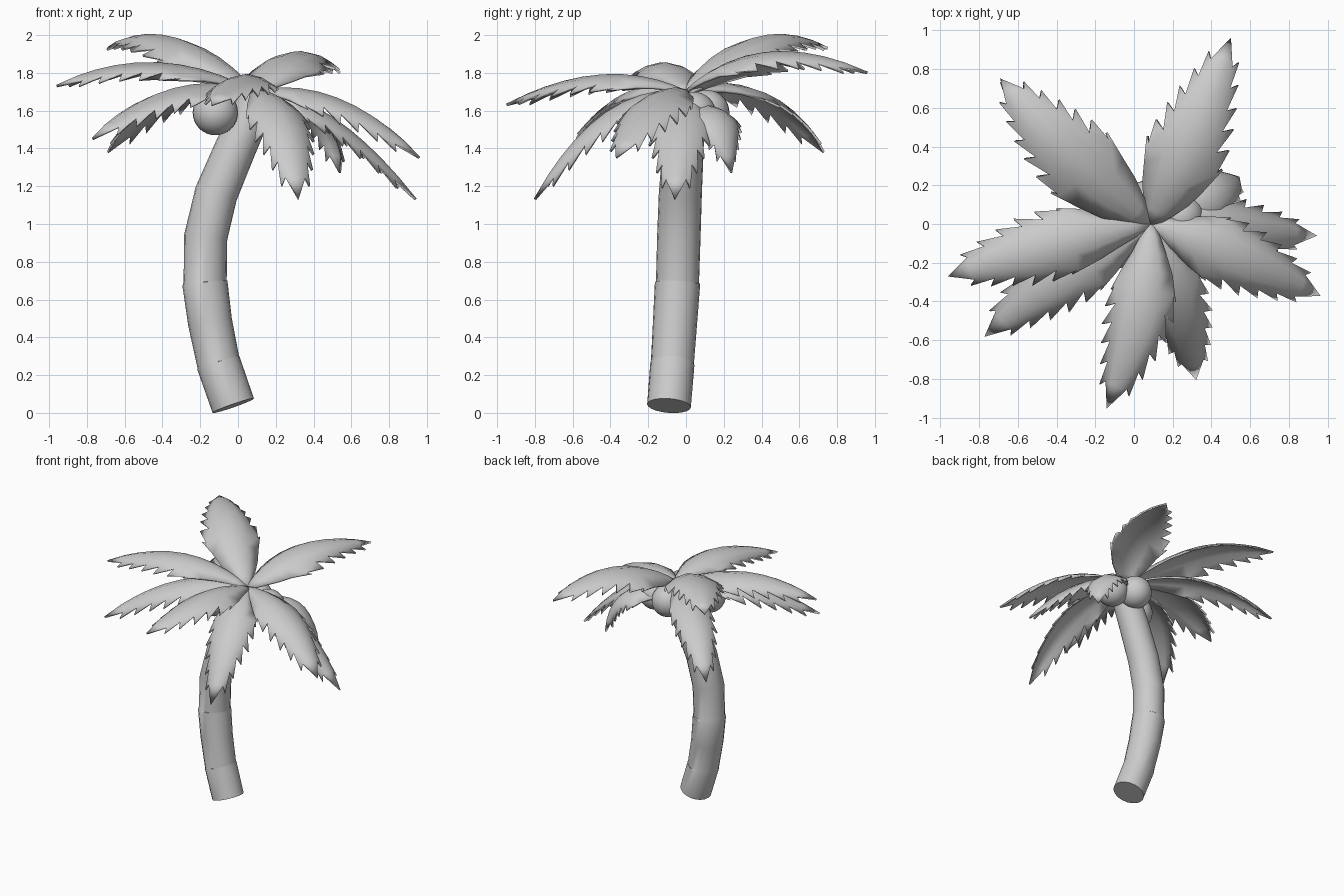
import bpy, bmesh, math
from mathutils import Vector

if "Cube" in bpy.data.objects:
    bpy.data.objects.remove(bpy.data.objects["Cube"])


def finish(bm, name, angle=35):
    bmesh.ops.recalc_face_normals(bm, faces=bm.faces)
    me = bpy.data.meshes.new(name)
    bm.to_mesh(me)
    bm.free()
    ob = bpy.data.objects.new(name, me)
    bpy.context.collection.objects.link(ob)
    bpy.ops.object.select_all(action='DESELECT')
    ob.select_set(True)
    bpy.context.view_layer.objects.active = ob
    bpy.ops.object.shade_smooth_by_angle(angle=math.radians(angle))
    return ob


def lerp_table(table, u):
    for (a, va), (b, vb) in zip(table, table[1:]):
        if u <= b:
            return va + (vb - va) * (u - a) / (b - a)
    return table[-1][1]


# Trunk: rings swept along a bent path, with small steps at the joints
path = [(-0.025, -0.09, 0.038, 0.116), (-0.103, -0.072, 0.262, 0.117),
        (-0.104, -0.072, 0.266, 0.114),
        (-0.148, -0.058, 0.48, 0.117), (-0.175, -0.045, 0.685, 0.12),
        (-0.174, -0.045, 0.692, 0.114), (-0.171, -0.038, 0.93, 0.115),
        (-0.116, -0.03, 1.16, 0.114), (-0.01, -0.015, 1.41, 0.109),
        (0.11, 0.0, 1.67, 0.10)]
SIDES = 20
bm = bmesh.new()
rings = []
for i, p in enumerate(path):
    c = Vector(p[:3])
    t = (Vector(path[min(i + 1, len(path) - 1)][:3]) - Vector(path[max(i - 1, 0)][:3])).normalized()
    side = Vector((0, 1, 0)).cross(t).normalized()
    fwd = t.cross(side)
    rings.append([bm.verts.new(c + p[3] * (side * math.cos(a) + fwd * math.sin(a)))
                  for a in (2 * math.pi * k / SIDES for k in range(SIDES))])
for r, q in zip(rings, rings[1:]):
    for k in range(SIDES):
        j = (k + 1) % SIDES
        bm.faces.new((r[k], r[j], q[j], q[k]))
bm.faces.new(rings[0])
bm.faces.new(rings[-1])
finish(bm, "trunk")

# Fronds: arched tapering leaf with long forward-pointing teeth
WIDTH = [(0, 0.14), (0.12, 0.42), (0.28, 0.82), (0.45, 1.0), (0.6, 0.95),
         (0.76, 0.72), (0.9, 0.42), (1.0, 0.0)]
STATIONS = [0, 0.08, 0.17, 0.27, 0.38, 0.49, 0.6, 0.7, 0.8, 0.89]
CROWN = (0.085, 0.0, 1.70)


def frond(name, mid, tip, half, base=CROWN, power=1.0):
    base, mid, tip = Vector(base), Vector(mid), Vector(tip)
    ctrl = 2 * mid - (base + tip) / 2

    def width(u):
        return half * lerp_table(WIDTH, u ** power)

    def point(u, s, w):
        c = base * (1 - u) ** 2 + ctrl * 2 * u * (1 - u) + tip * u * u
        t = ((ctrl - base) * (1 - u) + (tip - ctrl) * u).normalized()
        side = t.cross(Vector((0, 0, 1))).normalized()
        up = side.cross(t)
        return c + side * s * w * 0.97 - up * (0.06 * abs(s) + 0.38 * s * s) * w

    bm = bmesh.new()
    ribs = []
    for u in STATIONS:
        e = 0.76 if u > 0.4 else 0.95
        ribs.append([bm.verts.new(point(u, s, width(u))) for s in (-e, -0.45, 0, 0.45, e)])
    end = bm.verts.new(tip)
    for r, q in zip(ribs, ribs[1:]):
        for k in range(4):
            bm.faces.new((r[k], r[k + 1], q[k + 1], q[k]))
    for k in range(4):
        bm.faces.new((ribs[-1][k], ribs[-1][k + 1], end))
    # saw teeth along both edges
    for i in range(3, len(STATIONS) - 1):
        u = STATIONS[i + 1]
        for s, k in ((-1.06, 0), (1.06, 4)):
            tooth = bm.verts.new(point(u + 0.035, s, width(u)))
            bm.faces.new((ribs[i][k], tooth, ribs[i + 1][k]))
    ob = finish(bm, name)
    m = ob.modifiers.new("thickness", 'SOLIDIFY')
    m.thickness = 0.014
    m.offset = 0


FRONDS = [
    ((-0.33, 0.36, 1.98), (-0.69, 0.75, 1.93), 0.205, CROWN, 0.82),
    ((0.29, 0.43, 1.905), (0.50, 0.96, 1.80), 0.205, CROWN, 0.82),
    ((-0.44, -0.11, 1.85), (-0.96, -0.27, 1.73), 0.18),
    ((-0.35, -0.25, 1.71), (-0.77, -0.58, 1.45), 0.18),
    ((0.03, -0.45, 1.785), (-0.14, -0.95, 1.63), 0.175),
    ((0.23, -0.43, 1.58), (0.32, -0.80, 1.13), 0.165),
    ((0.53, -0.17, 1.66), (0.96, -0.37, 1.35), 0.18),
    ((0.50, -0.03, 1.56), (0.94, -0.06, 1.13), 0.165),
    ((-0.33, 0.38, 1.70), (-0.69, 0.73, 1.38), 0.155),
    ((0.42, 0.165, 1.58), (0.54, 0.24, 1.27), 0.155, (0.10, 0.02, 1.60), 0.9),
]
for n, f in enumerate(FRONDS):
    frond(f"frond_{n + 1}", *f)

# Coconuts under the crown
for n, c in enumerate([(-0.12, -0.12, 1.59), (0.08, 0.11, 1.59), (0.24, 0.04, 1.58)]):
    bm = bmesh.new()
    bmesh.ops.create_uvsphere(bm, u_segments=24, v_segments=16, radius=0.12)
    bmesh.ops.translate(bm, verts=bm.verts, vec=c)
    finish(bm, f"coconut_{n + 1}")
